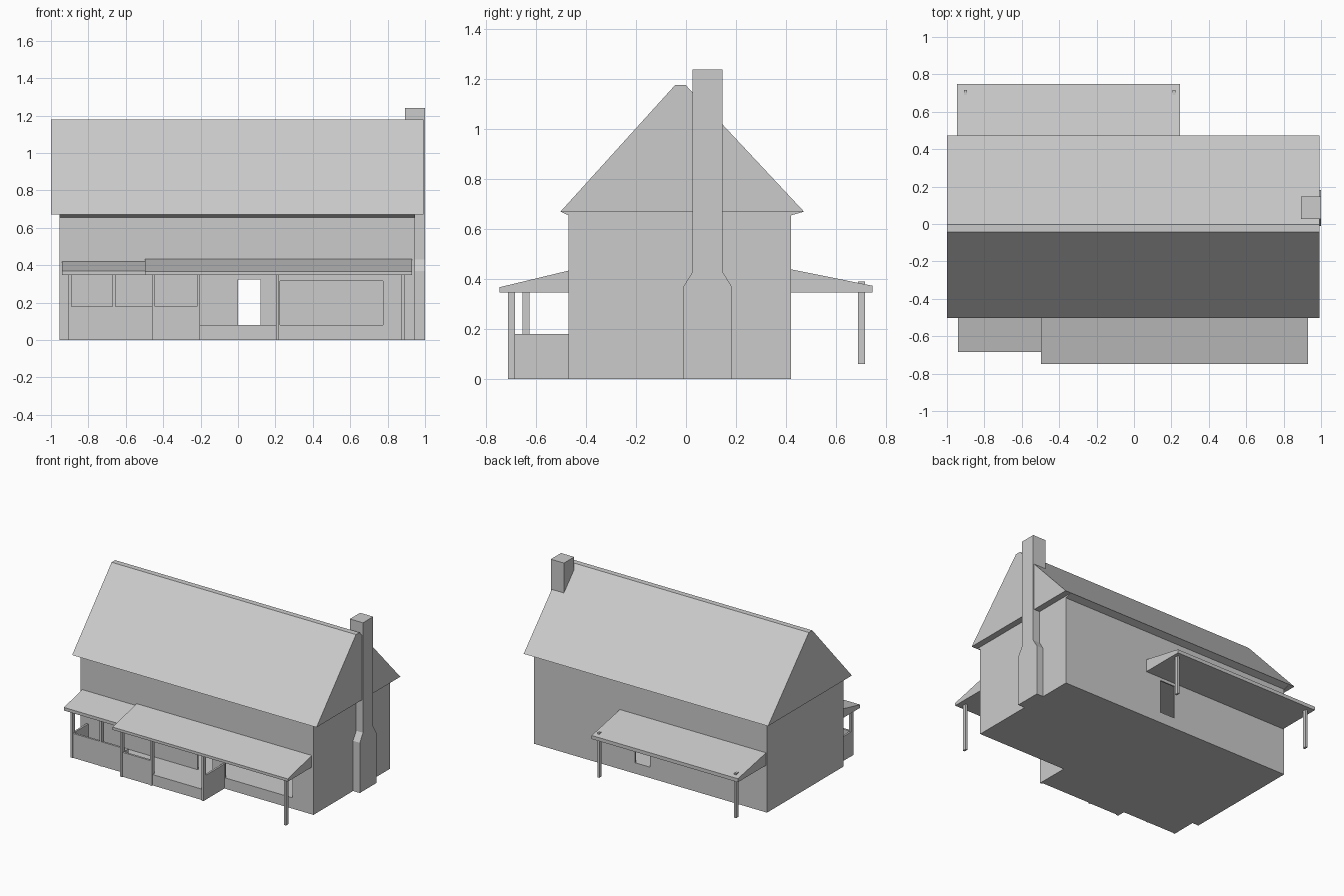
import bpy, bmesh

if "Cube" in bpy.data.objects:
    bpy.data.objects.remove(bpy.data.objects["Cube"])


def prism(name, profile, x0, x1):
    """Extrude a (y, z) outline along x."""
    bm = bmesh.new()
    face = bm.faces.new([bm.verts.new((x0, y, z)) for y, z in profile])
    ext = bmesh.ops.extrude_face_region(bm, geom=[face])
    verts = [g for g in ext["geom"] if isinstance(g, bmesh.types.BMVert)]
    bmesh.ops.translate(bm, verts=verts, vec=(x1 - x0, 0, 0))
    bmesh.ops.recalc_face_normals(bm, faces=bm.faces)
    mesh = bpy.data.meshes.new(name)
    bm.to_mesh(mesh)
    bm.free()
    obj = bpy.data.objects.new(name, mesh)
    bpy.context.collection.objects.link(obj)
    return obj


def box(name, x, y, z):
    return prism(name, [(y[0], z[0]), (y[1], z[0]), (y[1], z[1]), (y[0], z[1])], *x)


def cut(obj, x, y, z):
    """Subtract a box and discard the cutter."""
    cutter = box("cutter", x, y, z)
    cutter.hide_render = True
    mod = obj.modifiers.new("cut", "BOOLEAN")
    mod.operation, mod.solver, mod.object = "DIFFERENCE", "EXACT", cutter
    bpy.context.view_layer.objects.active = obj
    bpy.ops.object.modifier_apply(modifier=mod.name)
    bpy.data.objects.remove(cutter)


# House walls with sloped soffits, hollow inside
walls = prism("house_walls", [(-0.47, 0), (0.42, 0), (0.42, 0.655), (0.473, 0.67),
                              (-0.503, 0.67), (-0.47, 0.655)], -0.955, 0.945)
cut(walls, (-0.945, 0.935), (-0.46, 0.41), (0.08, 0.65))
# Front and back doorways, then the wide front opening
cut(walls, (0, 0.12), (-0.6, 0.6), (0.08, 0.325))
cut(walls, (0.225, 0.775), (-0.6, -0.4), (0.08, 0.315))

# Main gable roof with a narrow flat ridge
prism("main_roof", [(-0.503, 0.67), (0.473, 0.67), (-0.002, 1.178), (-0.043, 1.178)],
      -1.0, 0.992)

# Chimney with a wider base, and the stack set into the roof
prism("chimney", [(-0.01, 0), (0.183, 0), (0.183, 0.37), (0.146, 0.43), (0.146, 1.24),
                  (0.027, 1.24), (0.027, 0.43), (-0.01, 0.37)], 0.94, 1.0)
box("chimney_stack", (0.893, 0.945), (0.027, 0.146), (0.95, 1.24))

# Lean-to porch roofs
for name, wall_y, edge_y, wall_z, edge_z, x0, x1 in (
        ("front_porch_roof_left", -0.465, -0.685, 0.42, 0.37, -0.94, -0.498),
        ("front_porch_roof_right", -0.465, -0.748, 0.435, 0.367, -0.498, 0.93),
        ("back_porch_roof", 0.415, 0.748, 0.44, 0.373, -0.947, 0.245)):
    prism(name, [(wall_y, 0.347), (edge_y, 0.347), (edge_y, edge_z), (wall_y, wall_z)], x0, x1)

# Porch posts: (name, x, y, bottom, top)
for name, x, y, z0, z1 in (
        ("front_post_1", -0.897, -0.642, 0, 0.35),
        ("front_post_2", -0.662, -0.642, 0, 0.35),
        ("front_post_3", -0.452, -0.7, 0, 0.35),
        ("front_post_4", -0.21, -0.7, 0, 0.35),
        ("front_post_5", 0.211, -0.7, 0, 0.35),
        ("front_post_6", 0.883, -0.7, 0, 0.35),
        ("back_post_left", -0.902, 0.703, 0.06, 0.39),
        ("back_post_right", 0.213, 0.703, 0.06, 0.39)):
    box(name, (x - 0.008, x + 0.008), (y - 0.014, y + 0.014), (z0, z1))

# Front porch floor in two depths
box("porch_floor_left", (-0.9, -0.45), (-0.65, -0.468), (0, 0.08))
box("porch_floor_right", (-0.45, 0.216), (-0.705, -0.468), (0, 0.08))

# Low porch walls along the front and at both ends
box("porch_wall_left", (-0.9, -0.452), (-0.653, -0.638), (0, 0.18))
box("porch_wall_right", (-0.452, -0.205), (-0.708, -0.692), (0, 0.18))
box("porch_wall_step", (-0.46, -0.445), (-0.7, -0.64), (0, 0.18))
box("porch_end_left", (-0.904, -0.89), (-0.64, -0.468), (0, 0.18))
box("porch_end_right", (0.204, 0.218), (-0.7, -0.468), (0, 0.18))
